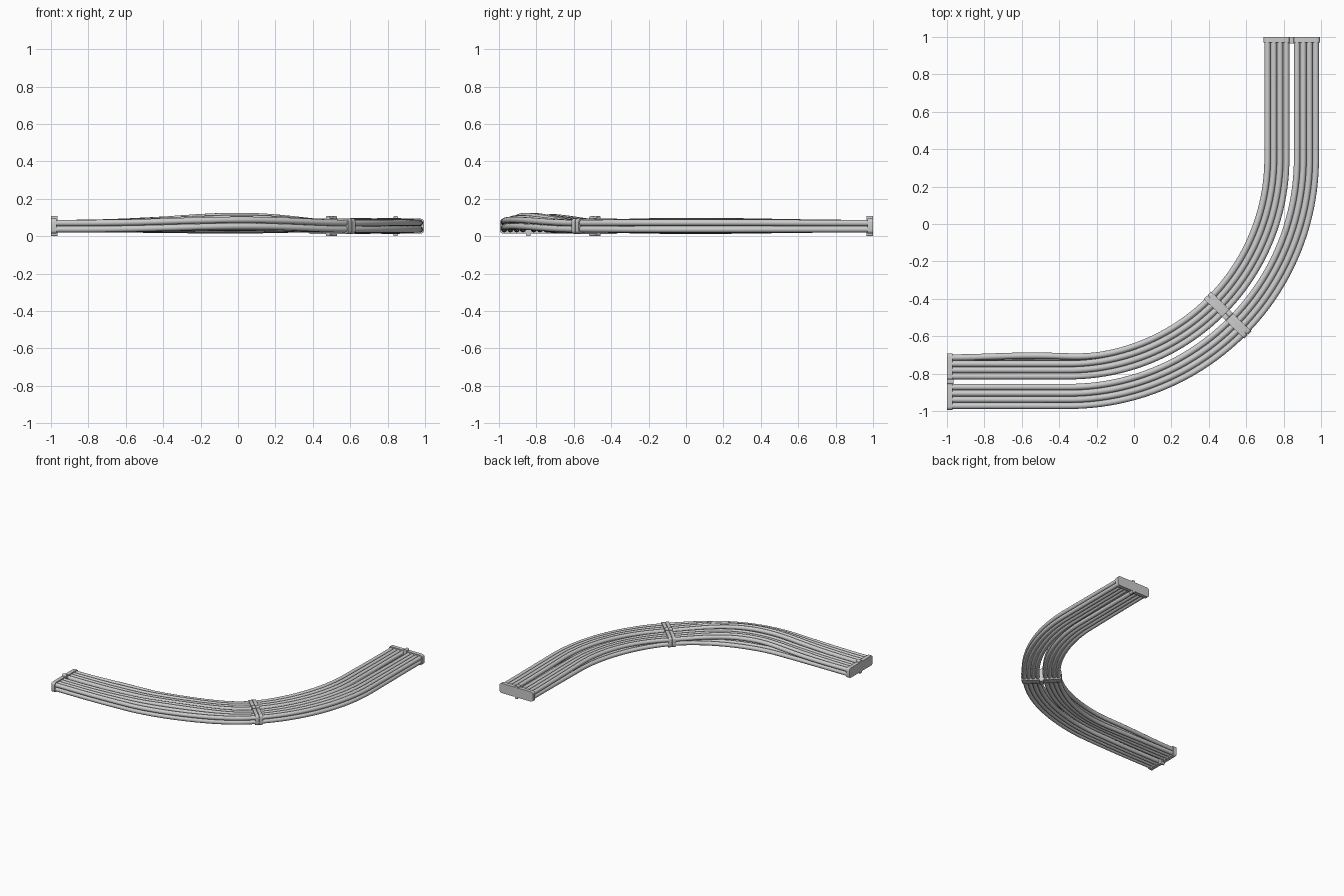
import bpy, bmesh, math
from mathutils import Matrix, Vector

if "Cube" in bpy.data.objects:
    bpy.data.objects.remove(bpy.data.objects["Cube"])

R, C, END, Z0 = 1.193, 0.35, 0.985, 0.054   # bend radius, bend centre, end, mid height
STRAIGHT = END - C
ARC = R * math.pi / 2
TOTAL = 2 * STRAIGHT + ARC
WIRE_R, PITCH, HALF_GAP = 0.0168, 0.0335, 0.012


def path(s):
    """Centre line position and inward normal at fraction s."""
    d = s * TOTAL
    if d < STRAIGHT:
        return Vector((-END + d, C - R, 0)), Vector((0, 1, 0))
    if d > STRAIGHT + ARC:
        return Vector((R - C, C + d - STRAIGHT - ARC, 0)), Vector((-1, 0, 0))
    a = -math.pi / 2 + (d - STRAIGHT) / R
    n = Vector((-math.cos(a), -math.sin(a), 0))
    return Vector((-C, C, 0)) - n * R, n


def lift(s, k, top):
    """Loose sag and rise of each wire between the clamps."""
    if s < 0.5:
        w = math.sin(math.pi * (2 * s) ** 1.45) ** 2
        early = math.sin(2 * math.pi * s) ** 2
        rise = (0.020, 0.024, 0.027, 0.030, 0.038, 0.038, 0.026, 0.017)[k]
        if not top:
            rise = (-0.006, 0.0, 0.008, 0.010, 0.018, 0.018, 0.018, 0.016)[k]
        return rise * w + (0.008 * early if top and k < 2 else 0)
    t = 2 * s - 1
    w = math.sin(math.pi * t ** 0.75) ** 2
    return w * ((0.011, 0.008, 0.005, 0.002)[k % 4] if top else -(0.008, 0.005, 0.003, 0.001)[k % 4])


def make_wires(name, ks):
    cu = bpy.data.curves.new(name, 'CURVE')
    cu.dimensions = '3D'
    cu.bevel_depth = WIRE_R
    cu.bevel_resolution = 4
    for k in ks:
        side = HALF_GAP + PITCH * ((3 - k if k < 4 else k - 4) + 0.5)
        side *= 1 if k < 4 else -1
        for top in (0, 1):
            n = 72
            sp = cu.splines.new('POLY')
            sp.points.add(n)
            sp.use_smooth = True
            for i in range(n + 1):
                s = i / n
                p, nrm = path(s)
                off = side
                if top and k == 0 and s < 0.28:
                    off += 0.010 * math.sin(math.pi * s / 0.28) ** 2
                p = p + nrm * off
                z = Z0 + (WIRE_R if top else -WIRE_R) + lift(s, k, top)
                sp.points[i].co = (p.x, p.y, z, 1)
    ob = bpy.data.objects.new(name, cu)
    bpy.context.collection.objects.link(ob)
    bpy.ops.object.select_all(action='DESELECT')
    ob.select_set(True)
    bpy.context.view_layer.objects.active = ob
    bpy.ops.object.convert(target='MESH')


def plate(name, center, normal, offset, along, width, thick, height, radius):
    """Rounded block: width across the wires, thick along the path."""
    bm = bmesh.new()
    w, h = width / 2 - radius, height / 2 - radius
    ring = []
    for q, (sx, sz) in enumerate(((1, 1), (-1, 1), (-1, -1), (1, -1))):
        for j in range(6):
            a = math.pi / 2 * (q + j / 5)
            ring.append((sx * w + radius * math.cos(a), sz * h + radius * math.sin(a)))
    f = bm.faces.new([bm.verts.new((x, -thick / 2, z)) for x, z in ring])
    ext = bmesh.ops.extrude_face_region(bm, geom=[f])
    bmesh.ops.translate(bm, vec=(0, thick, 0),
                        verts=[v for v in ext['geom'] if isinstance(v, bmesh.types.BMVert)])
    bmesh.ops.recalc_face_normals(bm, faces=bm.faces)
    me = bpy.data.meshes.new(name)
    bm.to_mesh(me)
    bm.free()
    ob = bpy.data.objects.new(name, me)
    bpy.context.collection.objects.link(ob)
    tangent = Vector((normal.y, -normal.x, 0))
    pos = center + normal * offset + tangent * along
    ob.matrix_world = Matrix.Translation((pos.x, pos.y, Z0)) @ Matrix.Rotation(
        math.atan2(normal.y, normal.x), 4, 'Z')
    bpy.ops.object.select_all(action='DESELECT')
    ob.select_set(True)
    bpy.context.view_layer.objects.active = ob
    bpy.ops.object.shade_smooth_by_angle(angle=math.radians(35))


# Two ribbons of eight wires
make_wires("inner_wires", range(0, 4))
make_wires("outer_wires", range(4, 8))

# Closed end clamps with a small clip in the middle
for label, s, shift in (("left", 0, 0), ("back", 1, 0)):
    p, n = path(s)
    inward = 0.006 if s == 0 else -0.006
    for side, o in (("inner", 0.0775), ("outer", -0.0775)):
        plate(f"{label}_clamp_{side}", p, n, o, 0, 0.148, 0.030, 0.080, 0.018)
    plate(f"{label}_clamp_bridge", p, n, 0, 0, 0.03, 0.030, 0.076, 0.004)
    plate(f"{label}_clamp_clip", p, n, 0, inward / 2, 0.026, 0.036, 0.107, 0.008)

# Middle comb: two bars per ribbon, held by a clip
p, n = path(0.503)
for i, a in enumerate((-0.0145, 0.0145)):
    for side, o in (("inner", 0.0775), ("outer", -0.0775)):
        plate(f"comb_{side}_bar_{i}", p, n, o, a, 0.148, 0.026, 0.082, 0.018)
    plate(f"comb_clip_{i}", p, n, 0, a, 0.030, 0.027, 0.107, 0.008)
plate("comb_core", p, n, 0, 0, 0.27, 0.040, 0.070, 0.016)
